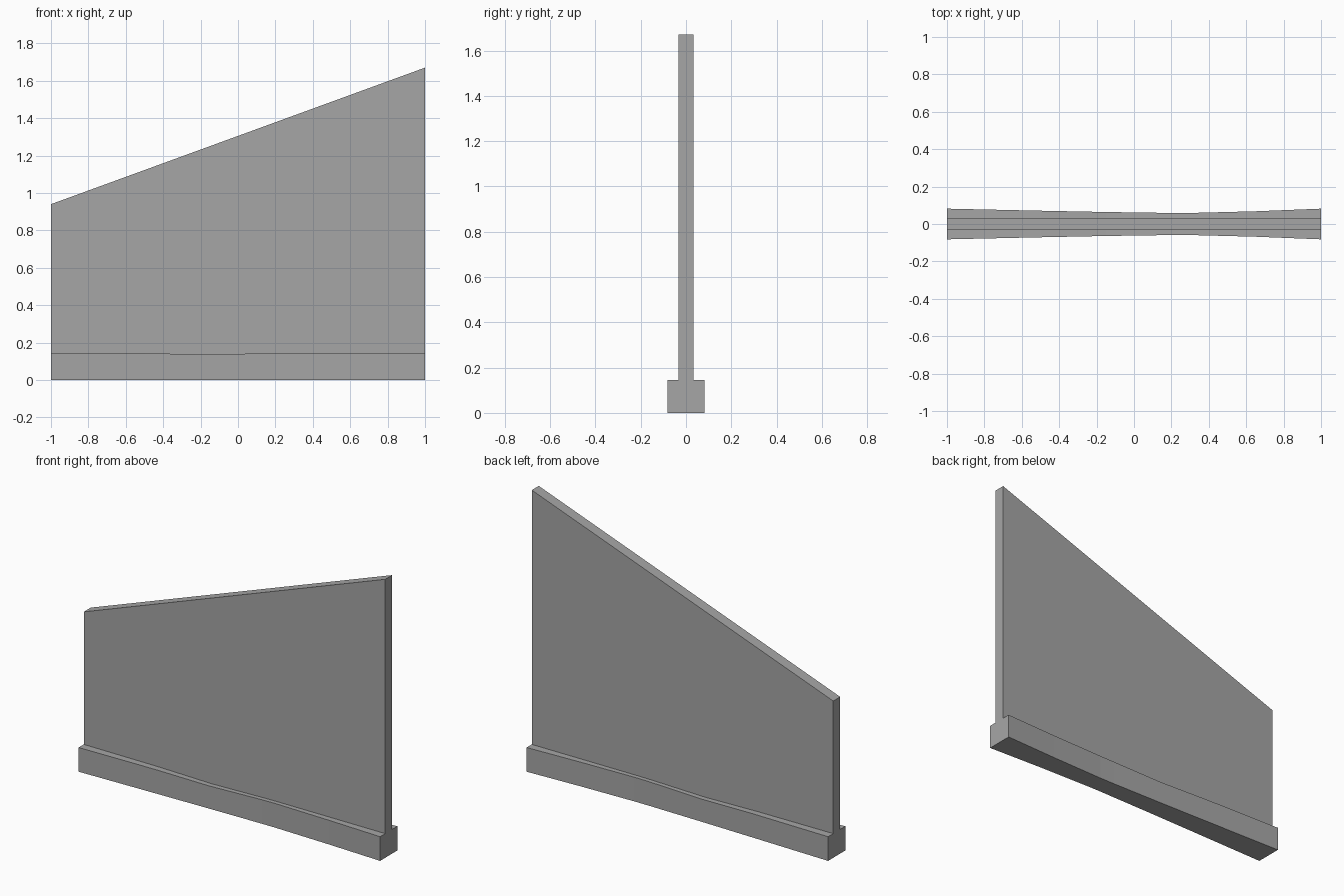
import bpy
import bmesh

cube = bpy.data.objects.get("Cube")
if cube:
    bpy.data.objects.remove(cube, do_unlink=True)

# Plain grey material
grey = bpy.data.materials.new("concrete grey")
grey.use_nodes = True
colour = (0.38, 0.38, 0.38, 1)
grey.diffuse_color = colour
grey.node_tree.nodes["Principled BSDF"].inputs["Base Color"].default_value = colour

WALL_HALF = 0.033

# Stations along the wall: x, footing half width, footing height
stations = [
    (-1.0, 0.082, 0.145),
    (-0.5, 0.071, 0.143),
    (-0.15, 0.064, 0.136),
    (0.2, 0.059, 0.144),
    (0.3, 0.059, 0.145),
    (0.65, 0.068, 0.145),
    (1.0, 0.082, 0.145),
]


def section(x, half, height):
    """Upside-down T: waisted footing below, thin panel with a sloping top."""
    top = 1.305 + 0.365 * x
    side = [(half, 0), (half, height), (WALL_HALF, height), (WALL_HALF, top)]
    outline = side + [(-y, z) for y, z in reversed(side)]
    return [(x, y, z) for y, z in outline]


# Wall and footing lofted through the sections as one solid
bm = bmesh.new()
rings = [[bm.verts.new(p) for p in section(*s)] for s in stations]
for a, b in zip(rings, rings[1:]):
    for i in range(len(a)):
        j = (i + 1) % len(a)
        bm.faces.new((a[i], a[j], b[j], b[i]))
bm.faces.new(rings[0])
bm.faces.new(rings[-1])
bmesh.ops.recalc_face_normals(bm, faces=bm.faces)

mesh = bpy.data.meshes.new("sloped_wall_with_footing")
bm.to_mesh(mesh)
bm.free()
mesh.materials.append(grey)
wall = bpy.data.objects.new("sloped_wall_with_footing", mesh)
bpy.context.collection.objects.link(wall)
